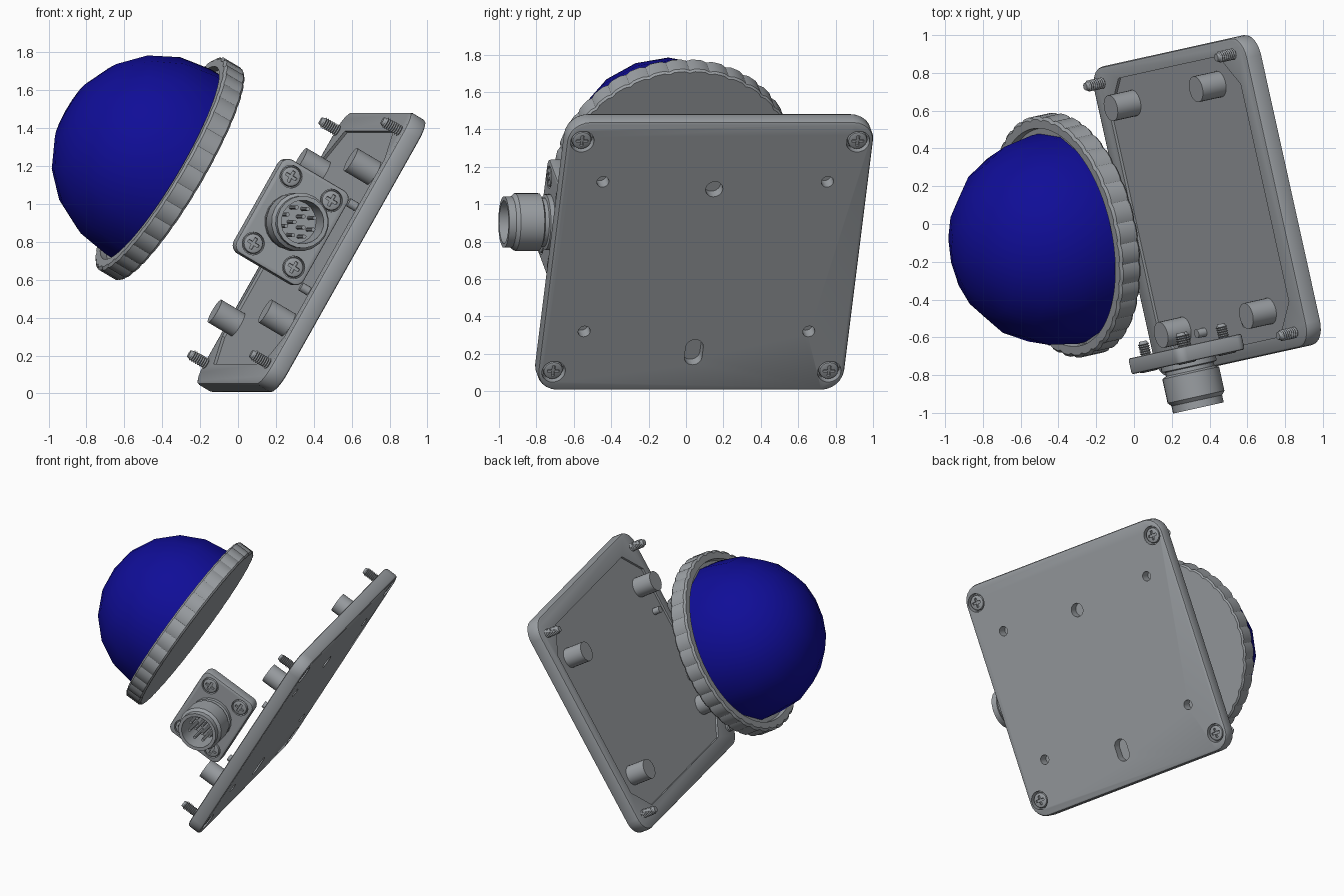
import bpy, bmesh
from math import sin, cos, pi, radians
from mathutils import Matrix

old = bpy.data.objects.get("Cube")
if old:
    bpy.data.objects.remove(old, do_unlink=True)


def make_material(name, rgb):
    m = bpy.data.materials.new(name)
    m.use_nodes = True
    m.diffuse_color = (*rgb, 1)
    m.node_tree.nodes["Principled BSDF"].inputs["Base Color"].default_value = (*rgb, 1)
    return m


GREY = make_material("housing grey", (0.33, 0.35, 0.37))
BLUE = make_material("dome blue", (0.005, 0.004, 0.31))

# Assembly frame: x runs up the tilted plate, y across it, z out of its inner face
FRAME = (Matrix.Translation((0.43, 0.106, 0.72)) @ Matrix.Rotation(radians(12.5), 4, 'Z')
         @ Matrix.Rotation(radians(-60), 4, 'Y'))


def at(x, y, z, turn=0):
    return Matrix.Translation((x, y, z)) @ Matrix.Rotation(radians(turn), 4, 'X')


def finish(bm, name, place, mat):
    bmesh.ops.remove_doubles(bm, verts=bm.verts, dist=1e-5)
    bmesh.ops.recalc_face_normals(bm, faces=bm.faces)
    me = bpy.data.meshes.new(name)
    bm.to_mesh(me)
    bm.free()
    me.materials.append(mat)
    ob = bpy.data.objects.new(name, me)
    bpy.context.collection.objects.link(ob)
    ob.matrix_world = FRAME @ place
    smooth(ob)
    return ob


def smooth(ob):
    ob.data.shade_smooth()
    ob.data.set_sharp_from_angle(angle=radians(33))


def lathe(name, profile, segs, place, mat=GREY, notch=None):
    """Spin (radius, height) points; notch gives a radius factor for the rim."""
    bm = bmesh.new()
    rings = []
    for r, z in profile:
        ring = []
        for i in range(segs):
            k = notch(i) if notch and r > 0.6 else 1
            a = 2 * pi * i / segs
            ring.append(bm.verts.new((r * k * cos(a), r * k * sin(a), z)))
        rings.append(ring)
    for lo, hi in zip(rings, rings[1:]):
        for i in range(segs):
            j = (i + 1) % segs
            bm.faces.new((lo[i], lo[j], hi[j], hi[i]))
    bmesh.ops.dissolve_degenerate(bm, edges=bm.edges, dist=1e-6)
    return finish(bm, name, place, mat)


def rod(name, r, z0, z1, place, segs=20):
    return lathe(name, [(0, z0), (r, z0), (r, z1), (0, z1)], segs, place)


def slab(name, w, h, r, z0, z1, place, steps=6):
    """Box with rounded corners; steps=1 gives cut corners."""
    bm = bmesh.new()
    verts = []
    for q, (sx, sy) in enumerate([(1, 1), (-1, 1), (-1, -1), (1, -1)]):
        for i in range(steps + 1):
            a = (q + i / steps) * pi / 2
            verts.append(bm.verts.new((sx * (w / 2 - r) + r * cos(a),
                                       sy * (h / 2 - r) + r * sin(a), z0)))
    face = bm.faces.new(verts)
    top = bmesh.ops.extrude_face_region(bm, geom=[face])
    for v in top["geom"]:
        if isinstance(v, bmesh.types.BMVert):
            v.co.z = z1
    return finish(bm, name, place, GREY)


def apply(ob, mod):
    bpy.context.view_layer.update()
    bpy.context.view_layer.objects.active = ob
    bpy.ops.object.modifier_apply(modifier=mod.name)


def bevel(ob, width):
    mod = ob.modifiers.new("bevel", 'BEVEL')
    mod.width, mod.segments, mod.angle_limit = width, 2, radians(60)
    apply(ob, mod)
    smooth(ob)


def cut(ob, cutters):
    for c in cutters:
        c.hide_render = True
        mod = ob.modifiers.new("cut", 'BOOLEAN')
        mod.operation, mod.solver, mod.object = 'DIFFERENCE', 'EXACT', c
        apply(ob, mod)
        bpy.data.objects.remove(c, do_unlink=True)
    smooth(ob)


def screw(name, length, place):
    """Cross-head screw, head top at z = 0, threaded shank below."""
    head = lathe(name + "_head", [(0, -0.04), (0.035, -0.04), (0.054, -0.018),
                                  (0.05, -0.004), (0.04, 0), (0, 0)], 24, place)
    cut(head, [slab("cross_cutter", w, h, 0.002, -0.015, 0.02, place, 1)
               for w, h in [(0.065, 0.016), (0.016, 0.065)]])
    profile, z = [(0, -0.03), (0.024, -0.03)], -0.04
    while z > -length + 0.01:
        profile += [(0.031, z), (0.024, z - 0.006)]
        z -= 0.012
    profile += [(0.02, -length), (0, -length)]
    lathe(name + "_thread", profile, 14, place)


signs = [(a, b) for a in (-1, 1) for b in (-1, 1)]
screw_spots = [(0.71 * a, 0.755 * b) for a, b in signs]
post_spots = [(0.462 * a, 0.615 * b) for a, b in signs]

# Base plate with shallow inner recess, screw seats, post holes and hanging slots
plate = slab("base_plate", 1.66, 1.68, 0.12, 0, 0.1, at(0, 0, 0))
bevel(plate, 0.018)
cutters = [slab("recess_cutter", 1.42, 1.52, 0.17, 0.085, 0.2, at(0, 0, 0), 1),
           rod("hang_hole_cutter", 0.047, -0.1, 0.06, at(0.416, 0, 0)),
           slab("hang_slot_cutter", 0.155, 0.096, 0.047, -0.1, 0.06, at(-0.59, 0, 0))]
cutters += [rod("seat_cutter", 0.064, -0.1, 0.045, at(x, y, 0), 28) for x, y in screw_spots]
cutters += [rod("post_hole_cutter", 0.033, -0.1, 0.07, at(x, y, 0)) for x, y in post_spots]
cut(plate, cutters)

# Plate screws, mounting posts and locating pegs
for x, y in screw_spots:
    screw("plate_screw", 0.205, at(x, y, 0.006, 180))
for x, y in post_spots:
    rod("mounting_post", 0.07, 0.07, 0.23, at(x, y, 0), 24)
for s in (-1, 1):
    rod("locating_peg", 0.024, 0.07, 0.135, at(0.257 * s, -0.65, 0), 14)

# Connector flange, facing sideways off the plate
hub = at(0, -0.785, 0.37, 90)
flange = slab("connector_flange", 0.57, 0.42, 0.05, -0.085, 0, hub)
bevel(flange, 0.01)
flange_spots = [(0.204 * a, 0.126 * b) for a, b in signs]
cut(flange, [rod("flange_seat_cutter", 0.06, -0.03, 0.1, hub @ at(x, y, 0), 24)
             for x, y in flange_spots])
for x, y in flange_spots:
    screw("flange_screw", 0.165, hub @ at(x, y, 0.006))

# Connector barrel and contact pins
lathe("connector_barrel", [(0, -0.02), (0.15, -0.02), (0.15, 0.025), (0.132, 0.03),
                           (0.132, 0.05), (0.155, 0.06), (0.155, 0.19), (0.138, 0.21),
                           (0.138, 0.25), (0.115, 0.25), (0.115, 0.06), (0, 0.06)], 20, hub)
for count, radius in [(8, 0.08), (3, 0.033)]:
    for i in range(count):
        a = 2 * pi * i / count
        rod("contact_pin", 0.011, 0.05, 0.2, hub @ at(radius * cos(a), radius * sin(a), 0), 8)

# Ribbed retaining ring, closed at the back
lathe("retaining_ring", [(0, 0), (0.64, 0), (0.65, 0.012), (0.65, 0.113), (0.635, 0.125),
                         (0.588, 0.125), (0.582, 0.09), (0, 0.09)], 144, at(0, 0.01, 0.87),
      notch=lambda i: 0.985 if i % 4 == 0 else 1)

# Faceted blue dome
arc = [(0.565 * cos(i * pi / 10), 0.565 * sin(i * pi / 10)) for i in range(5)]
lathe("dome", [(0, -0.05), (0.565, -0.05)] + arc + [(0, 0.565)], 16, at(0, 0, 1.005), BLUE)
